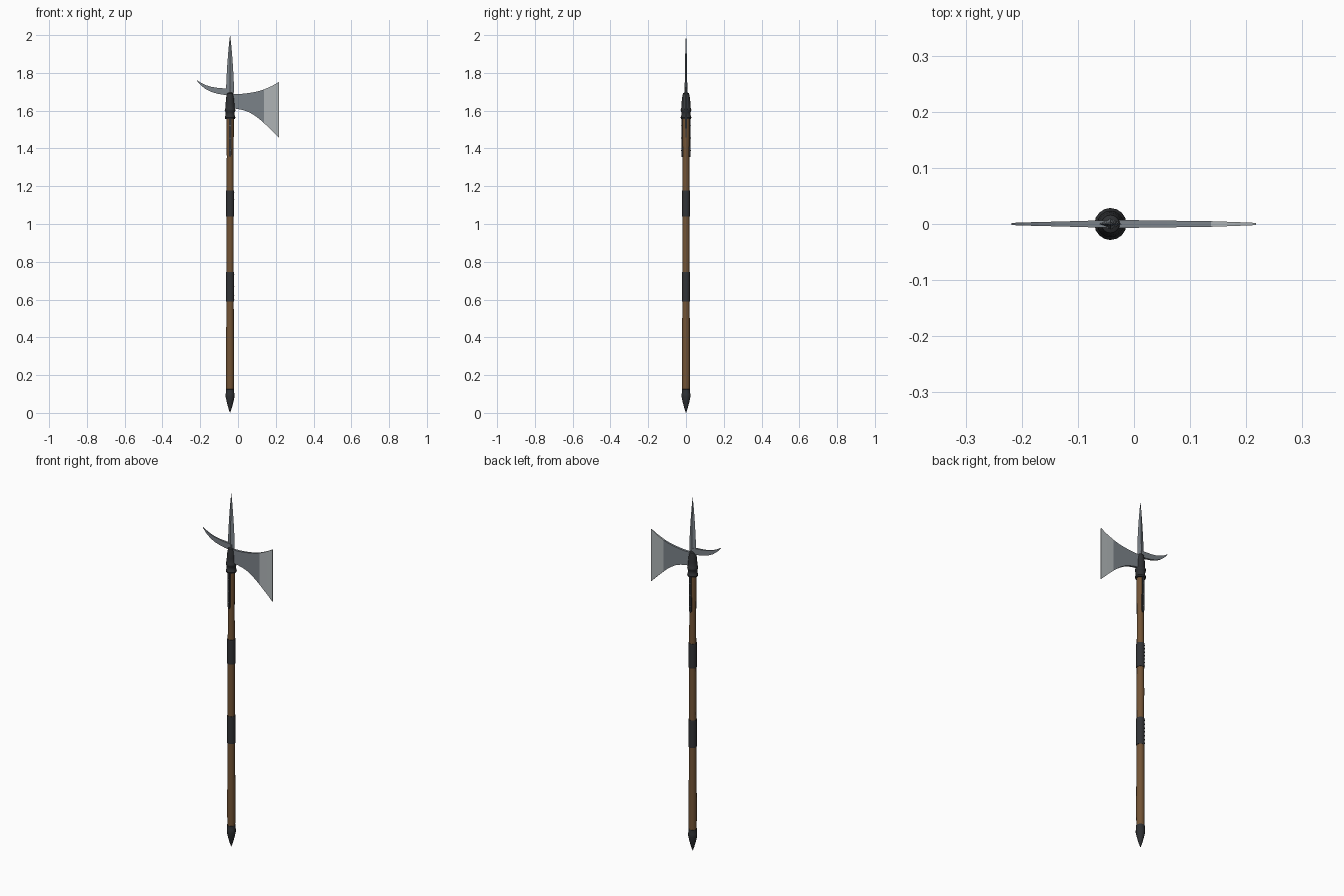
import bpy, bmesh, math

if "Cube" in bpy.data.objects:
    bpy.data.objects.remove(bpy.data.objects["Cube"])

AX = -0.042  # x of the pole axis


def material(name, rgb):
    m = bpy.data.materials.new(name)
    m.diffuse_color = (*rgb, 1)
    m.use_nodes = True
    m.node_tree.nodes["Principled BSDF"].inputs["Base Color"].default_value = m.diffuse_color
    return m


WOOD = material("brown wood", (0.17, 0.088, 0.036))
IRON = material("dark iron", (0.028, 0.030, 0.033))
WRAP = material("dark leather", (0.032, 0.033, 0.036))
STEEL = material("grey steel", (0.20, 0.225, 0.25))
EDGE = material("bright edge steel", (0.43, 0.46, 0.47))


def skin(name, rings, mats, smooth=None):
    """Join equal-length rings of points into a closed solid."""
    bm = bmesh.new()
    vs = [[bm.verts.new(p) for p in r] for r in rings]
    n = len(rings[0])
    for a, b in zip(vs, vs[1:]):
        for i in range(n):
            j = (i + 1) % n
            bm.faces.new((a[i], a[j], b[j], b[i]))
    bm.faces.new(vs[0][::-1])
    bm.faces.new(vs[-1])
    bmesh.ops.remove_doubles(bm, verts=bm.verts, dist=1e-5)
    bmesh.ops.recalc_face_normals(bm, faces=bm.faces)
    me = bpy.data.meshes.new(name)
    bm.to_mesh(me)
    bm.free()
    for m in mats:
        me.materials.append(m)
    ob = bpy.data.objects.new(name, me)
    bpy.context.collection.objects.link(ob)
    if smooth:
        bpy.ops.object.select_all(action='DESELECT')
        ob.select_set(True)
        bpy.context.view_layer.objects.active = ob
        bpy.ops.object.shade_smooth_by_angle(angle=math.radians(smooth))
    return ob


def lathe(name, profile, mat, sides=16, smooth=35):
    """Turn (radius, z) points around the pole axis."""
    rings = [[(AX + r * math.cos(2 * math.pi * i / sides),
               r * math.sin(2 * math.pi * i / sides), z) for i in range(sides)]
             for r, z in profile]
    return skin(name, rings, [mat], smooth)


def plate(name, sections, mats):
    """Flat head part from (x, low z, high z, half thickness)."""
    rings = []
    for x, lo, hi, t in sections:
        rings.append([(x, -t, lo), (x, -t, hi), (x, t, hi), (x, t, lo)])
    return skin(name, rings, mats)


# pole, slightly uneven
lathe("pole", [(0.020, 0.08), (0.0215, 0.2), (0.021, 0.35), (0.0195, 0.55),
               (0.0185, 0.78), (0.0195, 0.9), (0.0185, 1.02), (0.0185, 1.2),
               (0.0175, 1.36), (0.0195, 1.46), (0.020, 1.6)], WOOD)

# pointed butt cap
lathe("butt_cap", [(0.0005, 0.0), (0.009, 0.025), (0.017, 0.055), (0.0235, 0.085),
                   (0.0235, 0.1), (0.022, 0.105), (0.022, 0.125), (0.018, 0.126)], IRON)

# two wrapped grips with low ridges
for name, z0, z1 in (("lower_grip", 0.59, 0.745), ("upper_grip", 1.04, 1.178)):
    steps = 14
    prof = [(0.018, z0)]
    for i in range(steps + 1):
        prof.append((0.0222 if i % 2 else 0.0212, z0 + (z1 - z0) * i / steps))
    prof.append((0.018, z1))
    lathe(name, prof, WRAP)

# socket with collar rings
lathe("socket", [(0.019, 1.555), (0.026, 1.557), (0.0285, 1.564), (0.026, 1.572),
                 (0.024, 1.576), (0.024, 1.592), (0.0265, 1.596), (0.0285, 1.603),
                 (0.0265, 1.611), (0.0245, 1.614), (0.0235, 1.64),
                 (0.0205, 1.67), (0.016, 1.692), (0.008, 1.697)], IRON)

# langets on front and back, each with rivets
for s, side in ((-1, "front"), (1, "back")):
    w = 0.0065
    rings = []
    for z, k in ((1.355, 0.3), (1.365, 1), (1.56, 1)):
        rings.append([(AX - w * k, s * 0.015, z), (AX + w * k, s * 0.015, z),
                      (AX + w * k, s * 0.0235, z), (AX - w * k, s * 0.0235, z)])
    skin(side + "_langet", rings, [IRON])
    for i, z in enumerate((1.39, 1.455, 1.52)):
        rings = [[(AX + r * math.cos(a * math.pi / 4), s * y, z + r * math.sin(a * math.pi / 4))
                  for a in range(8)] for r, y in ((0.0035, 0.022), (0.0035, 0.0245), (0.0015, 0.0255))]
        skin(f"{side}_rivet_{i + 1}", rings, [STEEL])

# axe blade, with a brighter ground edge
blade = plate("axe_blade", [
    (-0.035, 1.613, 1.688, 0.007), (0.0, 1.609, 1.688, 0.0068), (0.03, 1.602, 1.690, 0.0064),
    (0.06, 1.591, 1.694, 0.006), (0.09, 1.573, 1.699, 0.0056), (0.115, 1.554, 1.705, 0.0053),
    (0.137, 1.535, 1.712, 0.005), (0.18, 1.494, 1.731, 0.0035), (0.217, 1.457, 1.752, 0.002)],
    [STEEL, EDGE])
for f in blade.data.polygons:
    f.material_index = 1 if f.center.x > 0.137 else 0

# upswept back fluke
plate("back_fluke", [
    (-0.218, 1.7585, 1.7615, 0.002), (-0.195, 1.733, 1.747, 0.0028), (-0.17, 1.713, 1.735, 0.0035),
    (-0.14, 1.699, 1.726, 0.0042), (-0.11, 1.690, 1.721, 0.005), (-0.075, 1.684, 1.718, 0.006),
    (-0.035, 1.681, 1.715, 0.007)], [STEEL])

# top spike, diamond section
skin("top_spike", [[(AX - w, 0, z), (AX, -t, z), (AX + w, 0, z), (AX, t, z)]
                   for z, w, t in ((1.675, 0.016, 0.010), (1.70, 0.020, 0.009), (1.73, 0.0205, 0.007),
                                   (1.78, 0.0185, 0.006), (1.84, 0.0150, 0.005), (1.90, 0.0105, 0.004),
                                   (1.95, 0.0060, 0.003), (2.0, 0.0004, 0.0004))], [STEEL])
